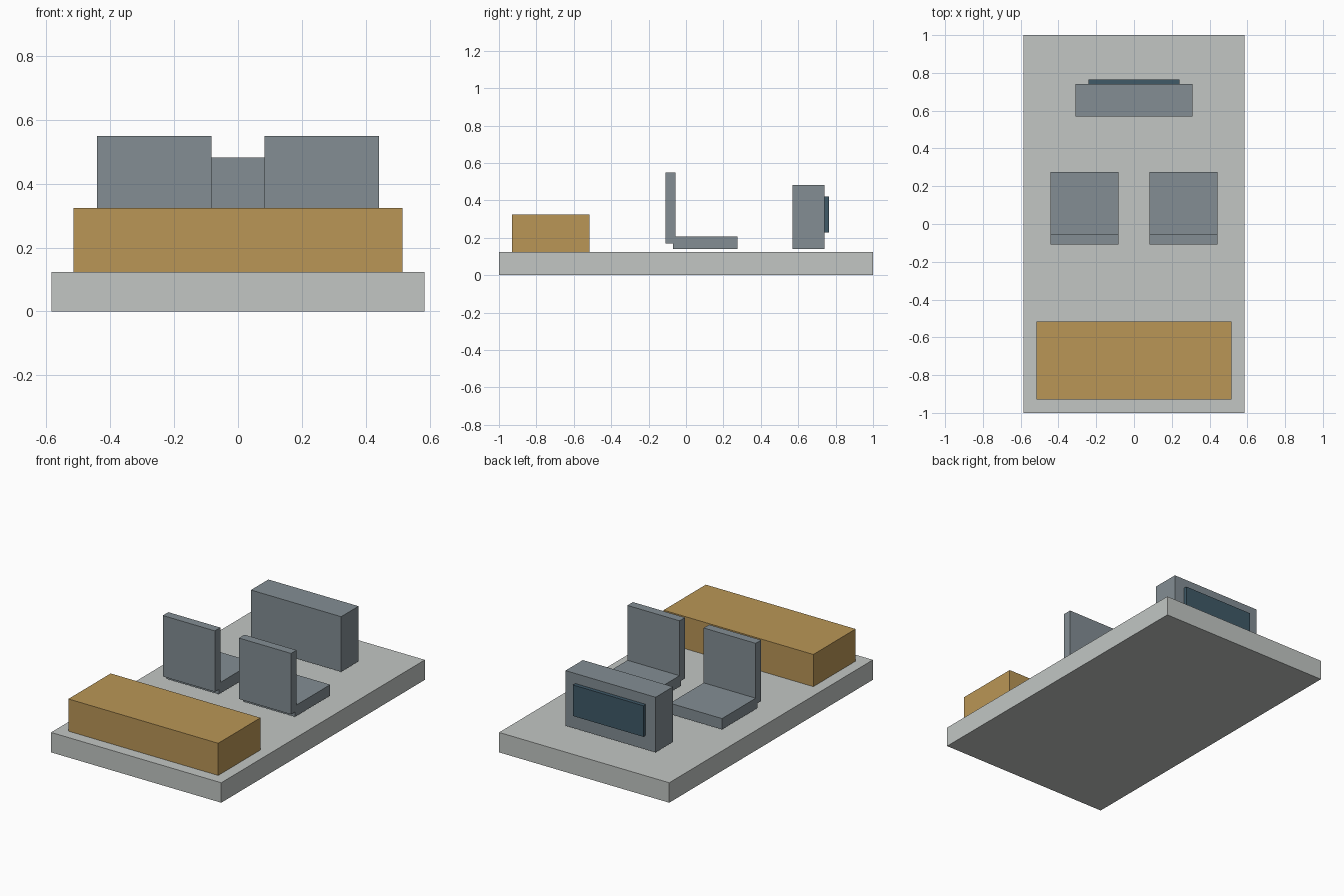
import bpy
import bmesh
from mathutils import Vector

default = bpy.data.objects.get("Cube")
if default:
    bpy.data.objects.remove(default, do_unlink=True)


def make_material(name, rgb):
    mat = bpy.data.materials.new(name)
    mat.use_nodes = True
    color = (*rgb, 1.0)
    mat.diffuse_color = color
    mat.node_tree.nodes["Principled BSDF"].inputs["Base Color"].default_value = color
    return mat


def box(name, x, y, z, mat):
    """Box spanning the given (low, high) range on each axis."""
    low, high = Vector((x[0], y[0], z[0])), Vector((x[1], y[1], z[1]))
    bm = bmesh.new()
    bmesh.ops.create_cube(bm, size=1.0)
    bmesh.ops.scale(bm, vec=high - low, verts=bm.verts)
    mesh = bpy.data.meshes.new(name)
    bm.to_mesh(mesh)
    bm.free()
    mesh.materials.append(mat)
    obj = bpy.data.objects.new(name, mesh)
    obj.location = (low + high) / 2
    bpy.context.collection.objects.link(obj)
    return obj


light_grey = make_material("light grey", (0.54, 0.565, 0.55))
ochre = make_material("ochre", (0.49, 0.305, 0.093))
slate_grey = make_material("slate grey", (0.227, 0.27, 0.296))
dark_teal = make_material("dark teal", (0.05, 0.10, 0.137))

# Floor slab and the long bench block at the front
box("floor_slab", (-0.585, 0.585), (-1, 1), (0, 0.124), light_grey)
box("front_bench", (-0.515, 0.515), (-0.93, -0.515), (0.124, 0.324), ochre)

# Pair of seats, facing the console
for side, sign in (("left", 1), ("right", -1)):
    x = sorted((sign * 0.083, sign * 0.441))
    box(side + "_seat_cushion", x, (-0.07, 0.276), (0.14, 0.208), slate_grey)
    box(side + "_seat_back", x, (-0.109, -0.055), (0.17, 0.549), slate_grey)

# Console with a raised screen on its rear face
box("console", (-0.31, 0.31), (0.57, 0.741), (0.14, 0.483), slate_grey)
box("console_screen", (-0.242, 0.242), (0.735, 0.765), (0.228, 0.421), dark_teal)
